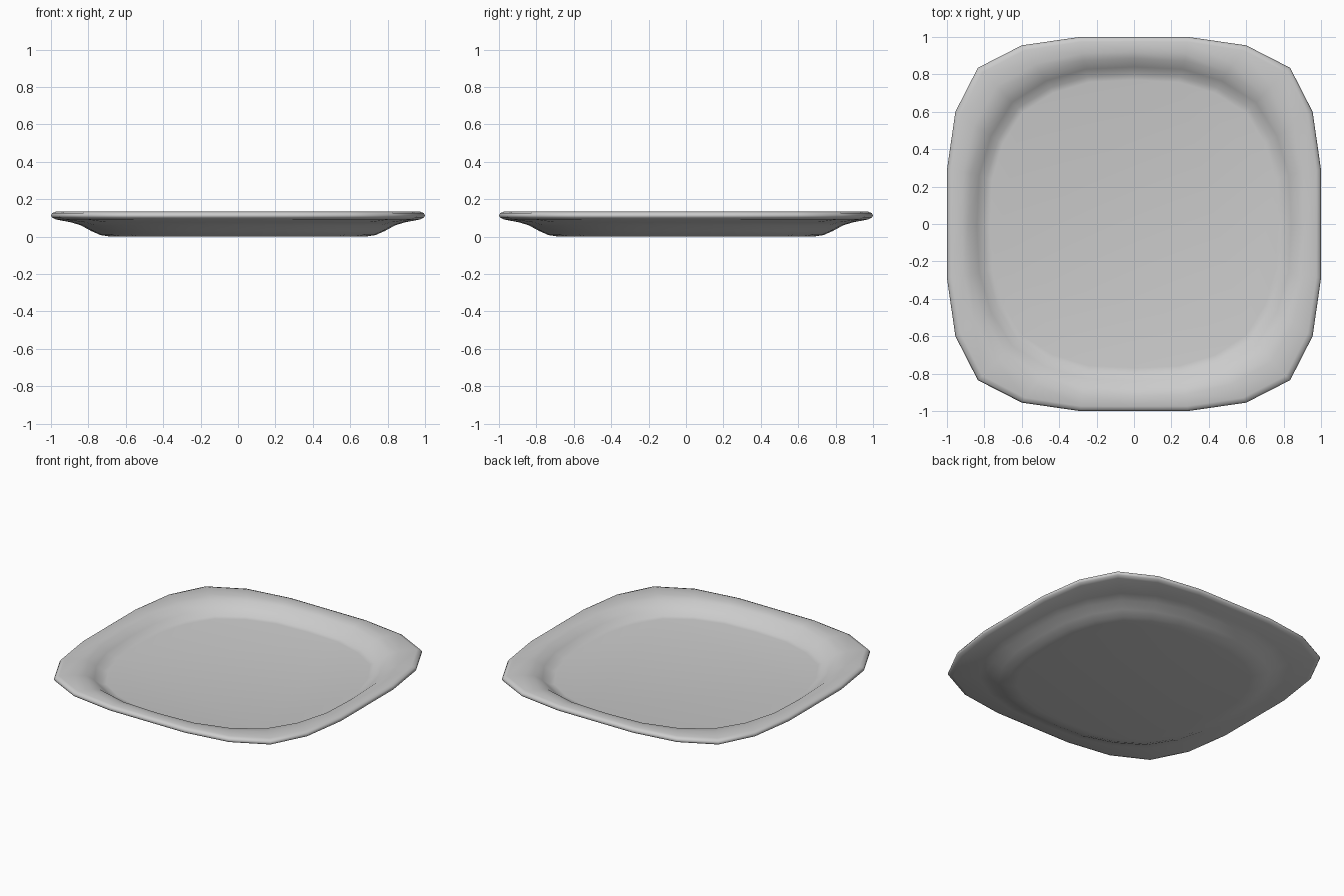
import bpy, bmesh

cube = bpy.data.objects.get("Cube")
if cube:
    bpy.data.objects.remove(cube)

glaze = bpy.data.materials.new("grey glaze")
glaze.use_nodes = True
grey = (0.6, 0.6, 0.6, 1)
glaze.diffuse_color = grey
glaze.node_tree.nodes["Principled BSDF"].inputs["Base Color"].default_value = grey

# One eighth of the rounded square outline, at the rim and at the well
RIM = [(0, 1), (0.29, 1), (0.6, 0.955), (0.835, 0.835)]
WELL = [(0, 1), (0.31, 0.985), (0.56, 0.91), (0.775, 0.775)]

# Cross-section from the underside, round the lip, into the well: radius, height
PROFILE = [(0.68, 0), (0.735, 0.008), (0.785, 0.03), (0.84, 0.06), (0.89, 0.076),
           (0.975, 0.092), (0.995, 0.102), (1, 0.113), (0.993, 0.126), (0.975, 0.133),
           (0.92, 0.13), (0.885, 0.12), (0.84, 0.085), (0.8, 0.055), (0.77, 0.05)]


def outline(radius):
    """Rounded square that turns squarer towards the rim."""
    t = min(max((radius - 0.88) / 0.1, 0), 1)
    eighth = [tuple(a + (b - a) * t for a, b in zip(w, r)) for w, r in zip(WELL, RIM)]
    side = eighth + [(y, x) for x, y in eighth[-2:0:-1]]
    points = []
    for turn in range(4):
        points += [(x * radius, y * radius) for x, y in side]
        side = [(y, -x) for x, y in side]
    return points


# Plate: stacked outlines bridged with quads, closed by the base and the well floor
bm = bmesh.new()
rings = [[bm.verts.new((x, y, z)) for x, y in outline(r)] for r, z in PROFILE]
for low, high in zip(rings, rings[1:]):
    for i in range(len(low)):
        bm.faces.new((low[i - 1], low[i], high[i], high[i - 1]))
bm.faces.new(rings[0])
bm.faces.new(rings[-1])
bmesh.ops.recalc_face_normals(bm, faces=bm.faces)
mesh = bpy.data.meshes.new("plate")
bm.to_mesh(mesh)
bm.free()
mesh.materials.append(glaze)
plate = bpy.data.objects.new("plate", mesh)
bpy.context.collection.objects.link(plate)
mesh.shade_smooth()
